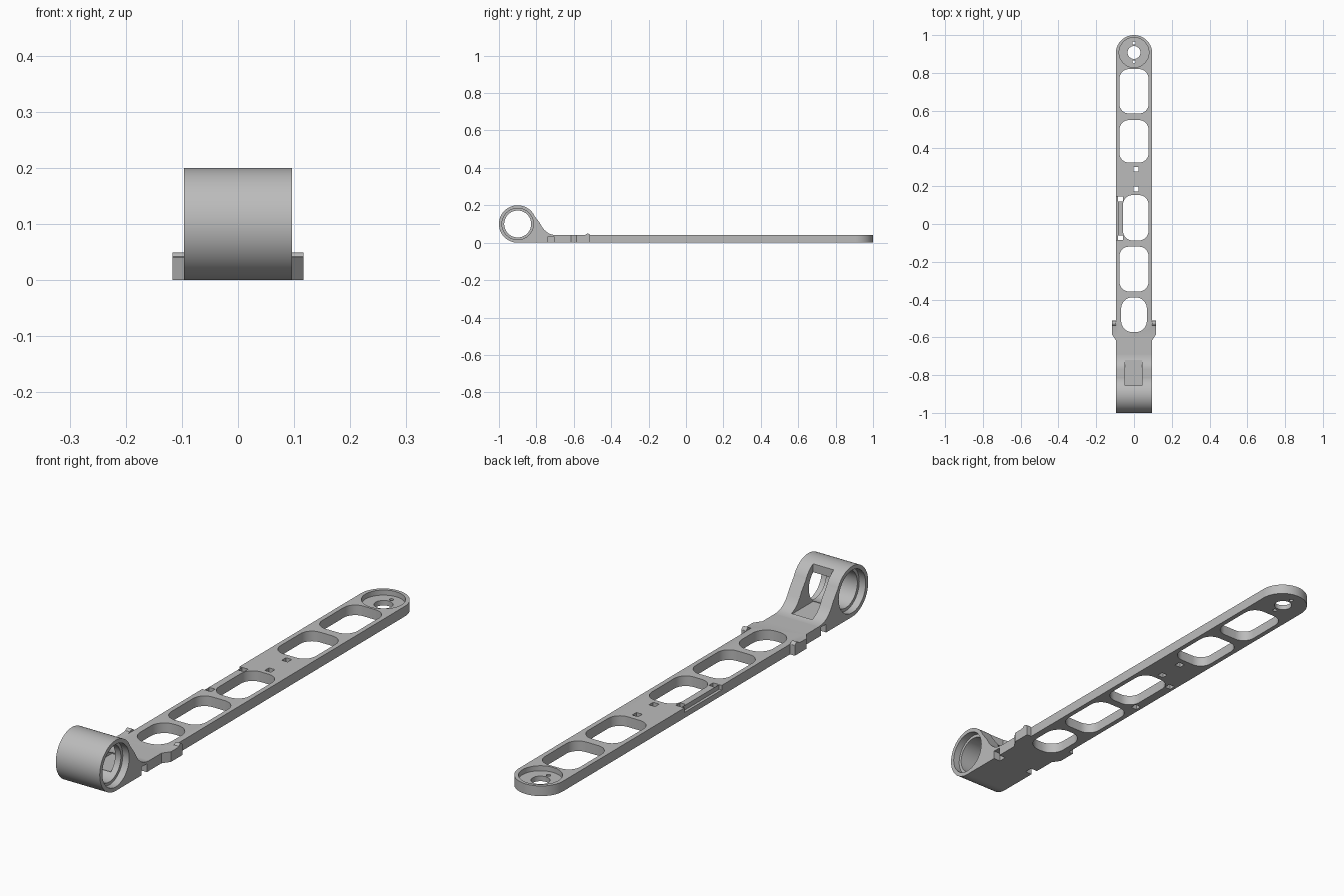
import bpy, bmesh, math
from mathutils import Vector

old = bpy.data.objects.get("Cube")
if old:
    bpy.data.objects.remove(old, do_unlink=True)

grey = bpy.data.materials.new("light grey plastic")
grey.use_nodes = True
GREY = (0.5, 0.5, 0.5, 1)
grey.diffuse_color = GREY
grey.node_tree.nodes["Principled BSDF"].inputs["Base Color"].default_value = GREY

W = 0.096      # half width of the arm
T = 0.04       # plate thickness


def prism(name, pts, lo, hi, axis="z"):
    """Extrude a closed outline: (x, y) along z, or (y, z) along x."""
    bm = bmesh.new()
    place = (lambda a, b: (a, b, lo)) if axis == "z" else (lambda a, b: (lo, a, b))
    face = bm.faces.new([bm.verts.new(place(a, b)) for a, b in pts])
    new = bmesh.ops.extrude_face_region(bm, geom=[face])["geom"]
    step = Vector((0, 0, hi - lo)) if axis == "z" else Vector((hi - lo, 0, 0))
    bmesh.ops.translate(bm, vec=step, verts=[v for v in new if isinstance(v, bmesh.types.BMVert)])
    bmesh.ops.recalc_face_normals(bm, faces=bm.faces)
    mesh = bpy.data.meshes.new(name)
    bm.to_mesh(mesh)
    bm.free()
    mesh.materials.append(grey)
    obj = bpy.data.objects.new(name, mesh)
    bpy.context.collection.objects.link(obj)
    return obj


def arc(cx, cy, r, start, end, n):
    angles = [math.radians(start + (end - start) * i / n) for i in range(n + 1)]
    return [(cx + r * math.cos(a), cy + r * math.sin(a)) for a in angles]


def circle(cx, cy, r, n=48):
    return arc(cx, cy, r, 0, 360, n)[:-1]


def rect(x0, x1, y0, y1):
    return [(x0, y0), (x1, y0), (x1, y1), (x0, y1)]


def rounded(x0, x1, y0, y1, r):
    corners = [(x1 - r, y1 - r), (x0 + r, y1 - r), (x0 + r, y0 + r), (x1 - r, y0 + r)]
    return [p for i, (x, y) in enumerate(corners) for p in arc(x, y, r, 90 * i, 90 * i + 90, 8)]


def combine(target, other, operation):
    """Apply a boolean and discard the helper."""
    mod = target.modifiers.new("bool", "BOOLEAN")
    mod.operation, mod.solver, mod.object = operation, "EXACT", other
    bpy.context.view_layer.objects.active = target
    bpy.ops.object.modifier_apply(modifier=mod.name)
    bpy.data.objects.remove(other, do_unlink=True)


def cut(target, pts, lo, hi, axis="z"):
    combine(target, prism("cutter", pts, lo, hi, axis), "DIFFERENCE")


# Flat arm with round tip and side ears
ear = [(W, -0.615), (0.117, -0.585), (0.117, -0.512), (W, -0.512)]
left_side = [(W, -0.69)] + ear
right_side = [(-x, y) for x, y in reversed(left_side)]
arm = prism("arm", left_side + arc(0, 1 - W, W, 0, 180, 40) + right_side, 0, T)

# Barrel and its curved gusset at the front end
gusset = [(-0.66, 0), (-0.66, T), (-0.695, T), (-0.715, 0.043), (-0.73, 0.048),
          (-0.745, 0.057), (-0.758, 0.069), (-0.77, 0.085), (-0.782, 0.106)]
barrel = prism("barrel", gusset + arc(-0.9, 0.1, 0.1, 25, 270, 64), -W, W, "x")
combine(arm, barrel, "UNION")

# Bore with a wider seat at each end, and the window in the gusset
cut(arm, circle(-0.9, 0.1, 0.072, 56), -0.2, 0.2, "x")
for lo, hi in ((-0.2, -0.068), (0.068, 0.2)):
    cut(arm, circle(-0.9, 0.1, 0.084, 56), lo, hi, "x")
cut(arm, rect(-0.047, 0.043, -0.855, -0.72), 0.041, 0.3)

# Lightening windows
for x0, x1, y0, y1, r in ((-0.077, 0.077, 0.585, 0.82, 0.05),
                          (-0.077, 0.077, 0.325, 0.55, 0.05),
                          (-0.058, 0.077, -0.087, 0.153, 0.05),
                          (-0.077, 0.077, -0.357, -0.12, 0.05),
                          (-0.068, 0.068, -0.573, -0.388, 0.06)):
    cut(arm, rounded(x0, x1, y0, y1, r), -0.1, 0.1)

# Tip seat with centre hole and two pin holes
cut(arm, circle(0, 0.908, 0.079), 0.02, 0.1)
cut(arm, circle(0, 0.908, 0.034), -0.1, 0.1)
for y in (0.858, 0.958):
    cut(arm, circle(0, y, 0.008, 16), -0.1, 0.1)

# Square tie holes
for x, y in ((0.01, 0.29), (0.01, 0.185), (-0.071, 0.133), (-0.071, -0.073)):
    cut(arm, rect(x - 0.013, x + 0.013, y - 0.013, y + 0.013), -0.1, 0.1)

# Shallow tie groove along the right edge
cut(arm, rect(-0.2, -0.085, -0.086, 0.146), 0.022, 0.1)

# Notches under the sides, behind the barrel
for lo, hi in ((-0.2, -0.066), (0.066, 0.2)):
    cut(arm, rect(lo, hi, -0.738, -0.706), -0.1, 0.033)

# Small raised catches on the ears
for lo, hi in ((-0.117, -W), (W, 0.117)):
    catch = [(-0.512, 0.02)] + arc(-0.525, 0.036, 0.013, 0, 150, 10) + [(-0.55, T), (-0.56, 0.02)]
    combine(arm, prism("catch", catch, lo, hi, "x"), "UNION")

# Smooth curved walls, crisp edges
bpy.ops.object.select_all(action="DESELECT")
arm.select_set(True)
bpy.context.view_layer.objects.active = arm
bpy.ops.object.shade_smooth_by_angle(angle=math.radians(25))
